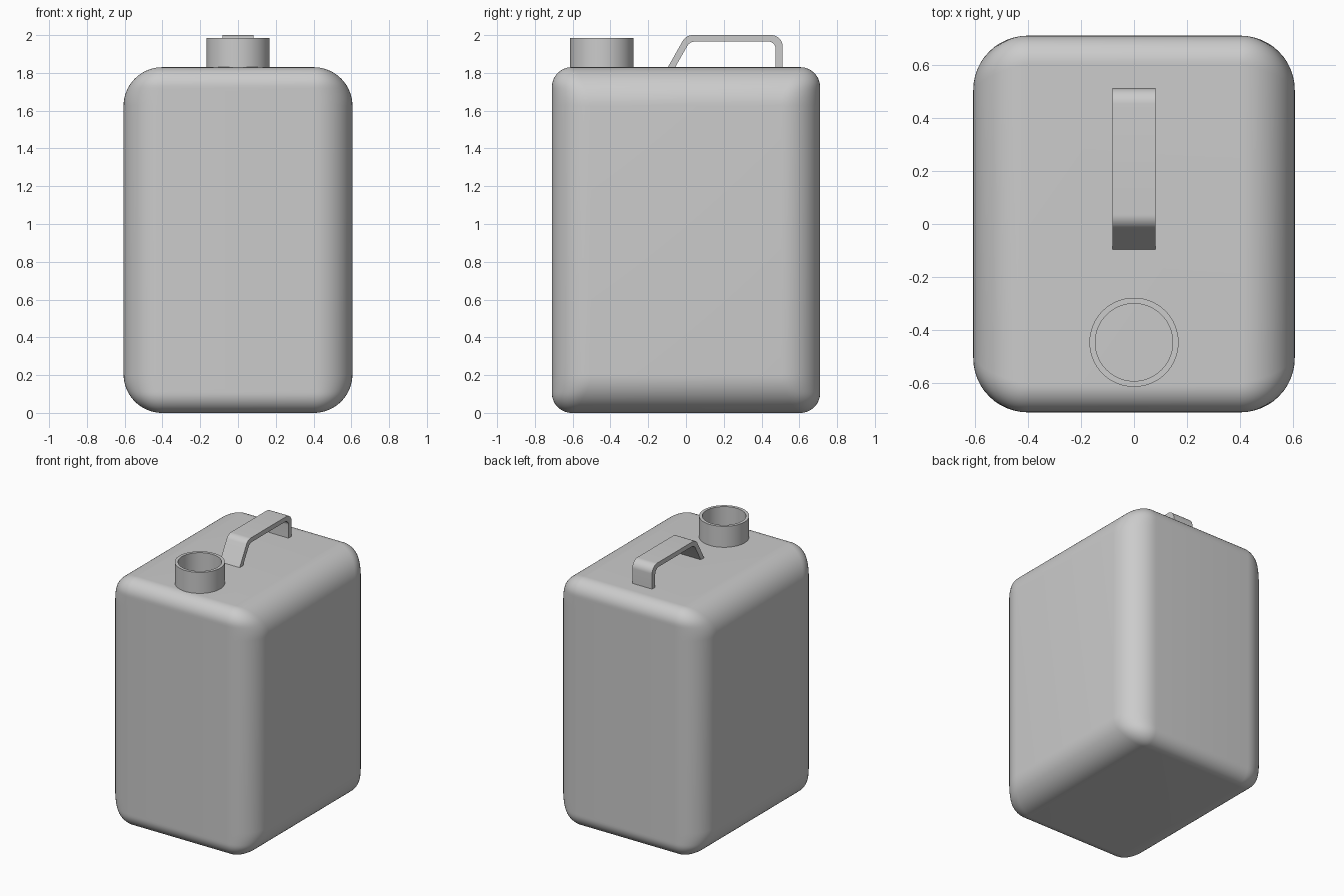
import bpy, bmesh
from math import sin, cos, pi, tan, sqrt
from mathutils import Vector

if "Cube" in bpy.data.objects:
    bpy.data.objects.remove(bpy.data.objects["Cube"])


def make_object(name, bm, angle=0.6):
    bmesh.ops.remove_doubles(bm, verts=bm.verts, dist=0.0002)
    bmesh.ops.recalc_face_normals(bm, faces=bm.faces)
    mesh = bpy.data.meshes.new(name)
    bm.to_mesh(mesh)
    bm.free()
    obj = bpy.data.objects.new(name, mesh)
    bpy.context.collection.objects.link(obj)
    bpy.ops.object.select_all(action='DESELECT')
    bpy.context.view_layer.objects.active = obj
    obj.select_set(True)
    bpy.ops.object.shade_smooth_by_angle(angle=angle)
    return obj


# Canister body: stacked rounded rectangles; side edges rounder than front edges
HX, HY, H, R_SIDE, R_FRONT, STEPS = 0.606, 0.71, 1.83, 0.205, 0.105, 12


def inset(depth, r):
    d = max(r - depth, 0)
    return r - sqrt(max(r * r - d * d, 0))


def section(depth):
    hx, hy = HX - inset(depth, R_SIDE), HY - inset(depth, R_FRONT)
    r = max(hx - (HX - R_SIDE), 0.002)
    pts = []
    for k, (sx, sy) in enumerate(((1, 1), (-1, 1), (-1, -1), (1, -1))):
        for i in range(STEPS + 1):
            a = k * pi / 2 + i / STEPS * pi / 2
            pts.append((sx * (hx - r) + r * cos(a), sy * (hy - r) + r * sin(a)))
    return pts


depths = [R_SIDE * (1 - cos(i / 20 * pi / 2)) for i in range(21)]
levels = [(d, d) for d in depths] + [(H - d, d) for d in reversed(depths)]
bm = bmesh.new()
rings = [[bm.verts.new((x, y, z)) for x, y in section(d)] for z, d in levels]
n = len(rings[0])
for a, b in zip(rings, rings[1:]):
    for i in range(n):
        j = (i + 1) % n
        bm.faces.new((a[i], a[j], b[j], b[i]))
bm.faces.new(rings[0])
bm.faces.new(rings[-1])
make_object("canister_body", bm)

# Open filler neck: revolved wall profile
bm = bmesh.new()
profile = [(0.168, 1.825), (0.168, 1.985), (0.146, 1.985), (0.146, 1.825)]
SEG = 64
rings = [[bm.verts.new((r * cos(2 * pi * i / SEG), -0.446 + r * sin(2 * pi * i / SEG), z))
          for i in range(SEG)] for r, z in profile]
for k in range(4):
    a, b = rings[k], rings[(k + 1) % 4]
    for i in range(SEG):
        j = (i + 1) % SEG
        bm.faces.new((a[i], a[j], b[j], b[i]))
make_object("filler_neck", bm)


# Carry handle: side profile with filleted bends, extruded across x
def fillet(prev, cur, nxt, r, steps=8):
    p, c, q = Vector(prev), Vector(cur), Vector(nxt)
    u, v = (p - c).normalized(), (q - c).normalized()
    half = u.angle(v) / 2
    centre = c + (u + v).normalized() * (r / sin(half))
    start = c + u * (r / tan(half)) - centre
    end = c + v * (r / tan(half)) - centre
    return [centre + start.lerp(end, i / steps).normalized() * r for i in range(steps + 1)]


outline = [(-0.099, 1.825, 0), (0.0, 2.0, 0.06), (0.512, 2.0, 0.06), (0.512, 1.825, 0),
           (0.475, 1.825, 0), (0.475, 1.966, 0.04), (0.02, 1.966, 0.05), (-0.06, 1.825, 0)]
pts = []
for i, (y, z, r) in enumerate(outline):
    if r:
        pts += fillet(outline[i - 1][:2], (y, z), outline[i + 1][:2], r)
    else:
        pts.append((y, z))
bm = bmesh.new()
face = bm.faces.new([bm.verts.new((-0.081, p[0], p[1])) for p in pts])
ext = bmesh.ops.extrude_face_region(bm, geom=[face], use_keep_orig=True)
bmesh.ops.translate(bm, vec=(0.162, 0, 0),
                    verts=[e for e in ext["geom"] if isinstance(e, bmesh.types.BMVert)])
make_object("carry_handle", bm)
